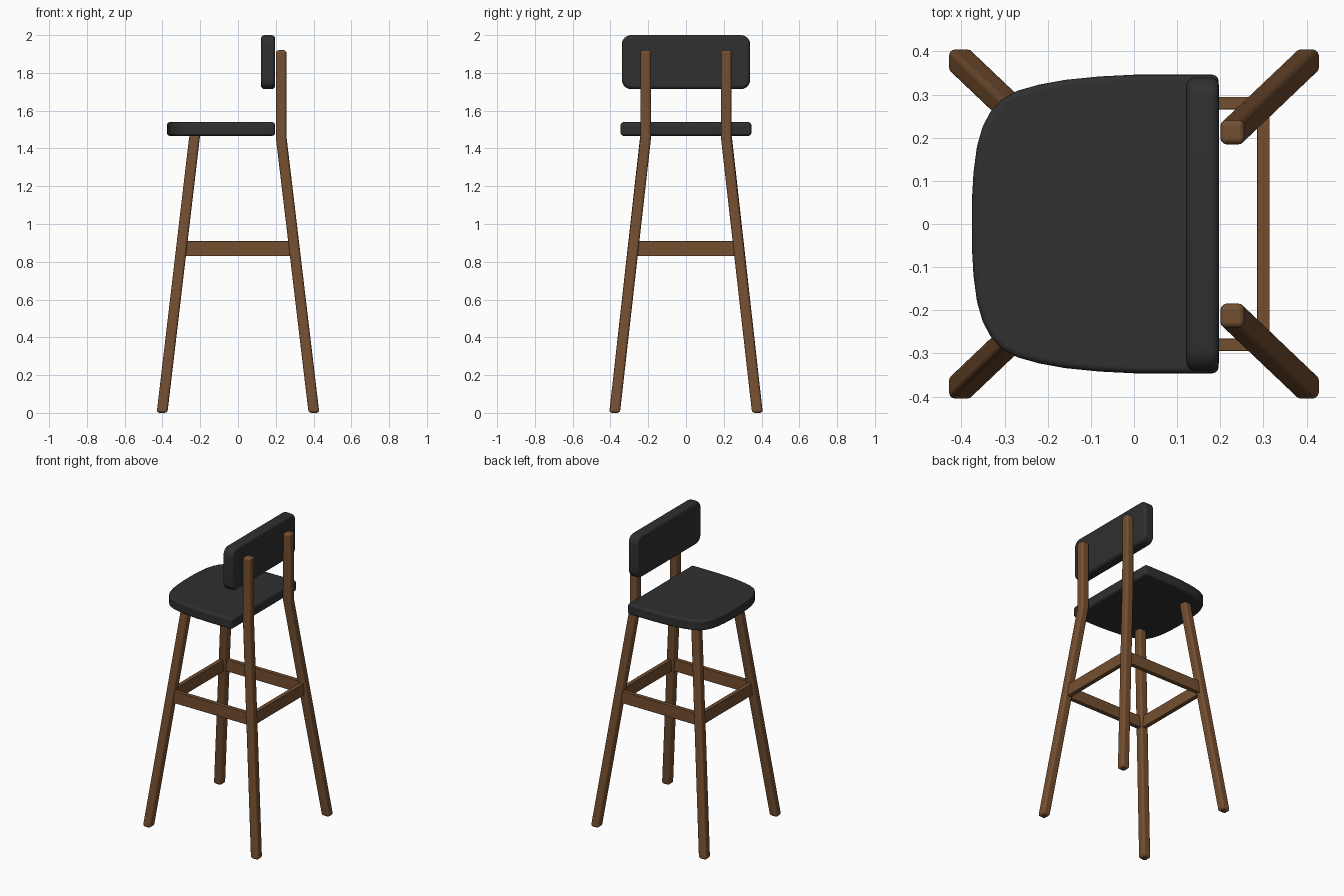
import bpy, bmesh, math

if "Cube" in bpy.data.objects:
    bpy.data.objects.remove(bpy.data.objects["Cube"])


def material(name, rgb):
    m = bpy.data.materials.new(name)
    m.diffuse_color = (*rgb, 1.0)
    m.use_nodes = True
    m.node_tree.nodes["Principled BSDF"].inputs["Base Color"].default_value = m.diffuse_color
    return m


wood = material("walnut wood", (0.175, 0.078, 0.03))
black = material("black upholstery", (0.029, 0.029, 0.03))


def loft(name, rings, mat, bevel, segments=3):
    """Skin a list of equal-length rings, cap both ends, round the edges."""
    bm = bmesh.new()
    vs = [[bm.verts.new(p) for p in ring] for ring in rings]
    n = len(vs[0])
    for a, b in zip(vs, vs[1:]):
        for i in range(n):
            j = (i + 1) % n
            bm.faces.new((a[i], a[j], b[j], b[i]))
    bm.faces.new(vs[0])
    bm.faces.new(vs[-1])
    bmesh.ops.recalc_face_normals(bm, faces=bm.faces)
    for f in bm.faces:
        f.smooth = True
    me = bpy.data.meshes.new(name)
    bm.to_mesh(me)
    bm.free()
    me.materials.append(mat)
    ob = bpy.data.objects.new(name, me)
    bpy.context.collection.objects.link(ob)
    mod = ob.modifiers.new("rounded edges", 'BEVEL')
    mod.width = bevel
    mod.segments = segments
    mod.limit_method = 'ANGLE'
    mod.angle_limit = math.radians(40)
    mod.harden_normals = True
    return ob


def square(x, y, z, h=0.0285):
    return [(x + a * h, y + b * h, z) for a, b in ((-1, -1), (1, -1), (1, 1), (-1, 1))]


def box(name, lo, hi, mat, bevel):
    rings = [[(lo[0], lo[1], z), (hi[0], lo[1], z), (hi[0], hi[1], z), (lo[0], hi[1], z)]
             for z in (lo[2], hi[2])]
    return loft(name, rings, mat, bevel, 2)


def arc(cx, cy, r, start, steps=6):
    return [(cx + r * math.cos(math.radians(start + 90 * i / steps)),
             cy + r * math.sin(math.radians(start + 90 * i / steps))) for i in range(steps + 1)]


# Splayed legs; the pair at +x bends upright to carry the backrest
for sy, side in ((-1, "near"), (1, "far")):
    foot_y, knee_y = sy * 0.378, sy * 0.213
    loft(f"back_leg_{side}", [square(0.402, foot_y, 0), square(0.2285, knee_y, 1.46),
                              square(0.2285, knee_y, 1.92)], wood, 0.015)
    loft(f"front_leg_{side}", [square(-0.402, foot_y, 0), square(-0.2285, knee_y, 1.475)],
         wood, 0.015)
    # Stretchers running along x
    box(f"side_stretcher_{side}", (-0.295, sy * 0.28 - 0.0145, 0.83),
        (0.295, sy * 0.28 + 0.0145, 0.91), wood, 0.003)

# Stretchers running along y
for sx, end in ((-1, "front"), (1, "back")):
    box(f"{end}_stretcher", (sx * 0.30 - 0.0145, -0.277, 0.83),
        (sx * 0.30 + 0.0145, 0.277, 0.91), wood, 0.003)

# Seat with a bowed, rounded front edge
half = [(-0.376, 0.05), (-0.372, 0.12), (-0.364, 0.18), (-0.351, 0.225), (-0.333, 0.26),
        (-0.308, 0.288), (-0.27, 0.309), (-0.22, 0.323), (-0.16, 0.334), (-0.08, 0.342),
        (0.0, 0.346), (0.1, 0.346)]
half += [(x, y) for x, y in reversed(arc(0.181, 0.331, 0.015, 0, 4))]
outline = half + [(x, -y) for x, y in reversed(half)]
loft("seat", [[(x, y, z) for x, y in outline] for z in (1.467, 1.539)], black, 0.022, 4)

# Backrest pad, rounded rectangle extruded along x
r, hy, z0, z1 = 0.05, 0.34, 1.714, 2.0
pad = (arc(hy - r, z1 - r, r, 0) + arc(-hy + r, z1 - r, r, 90)
       + arc(-hy + r, z0 + r, r, 180) + arc(hy - r, z0 + r, r, 270))
loft("backrest", [[(x, y, z) for y, z in pad] for x in (0.121, 0.197)], black, 0.02, 4)
